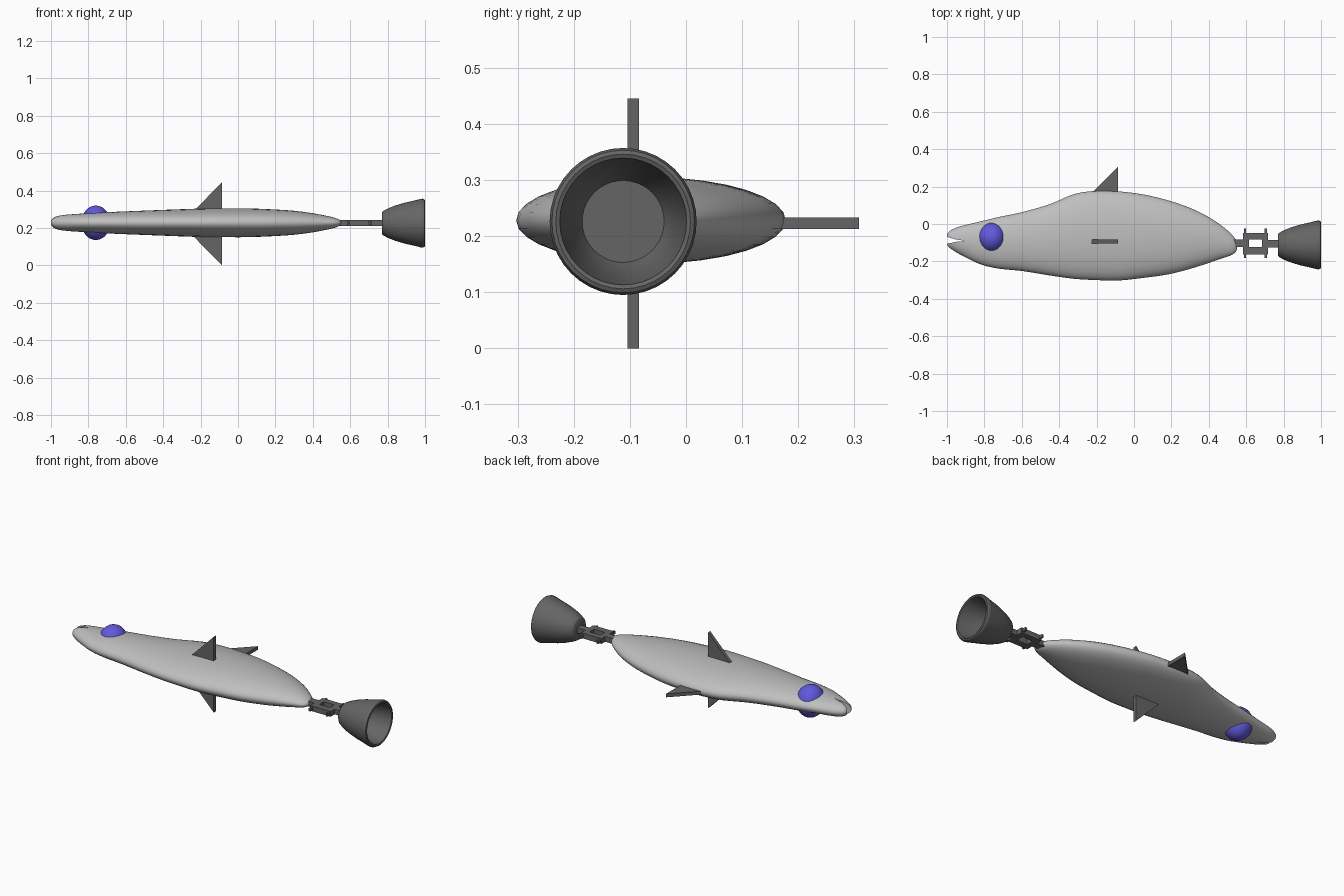
import bpy, bmesh, math
from mathutils import Matrix, Vector

if "Cube" in bpy.data.objects:
    bpy.data.objects.remove(bpy.data.objects["Cube"])

CY, CZ = -0.105, 0.228   # lengthwise axis of the model


def material(name, rgb):
    m = bpy.data.materials.new(name)
    m.diffuse_color = (*rgb, 1)
    m.use_nodes = True
    m.node_tree.nodes["Principled BSDF"].inputs["Base Color"].default_value = m.diffuse_color
    return m


SILVER = material("silver_grey", (0.52, 0.52, 0.52))
DARK = material("dark_grey", (0.13, 0.13, 0.13))
BLUE = material("eye_blue", (0.12, 0.10, 0.72))


def make(name, bm, mat, smooth=None):
    bmesh.ops.recalc_face_normals(bm, faces=bm.faces)
    me = bpy.data.meshes.new(name)
    bm.to_mesh(me)
    bm.free()
    ob = bpy.data.objects.new(name, me)
    bpy.context.collection.objects.link(ob)
    me.materials.append(mat)
    if smooth:
        bpy.ops.object.select_all(action='DESELECT')
        ob.select_set(True)
        bpy.context.view_layer.objects.active = ob
        bpy.ops.object.shade_smooth_by_angle(angle=math.radians(smooth))
    return ob


def loft(rings, cap=True, close=False):
    bm = bmesh.new()
    vs = [[bm.verts.new(p) for p in r] for r in rings]
    n = len(vs[0])
    for a, b in zip(vs, vs[1:]):
        for i in range(n):
            j = (i + 1) % n
            bm.faces.new((a[i], a[j], b[j], b[i]))
    if cap:
        bm.faces.new(vs[0])
        bm.faces.new(vs[-1])
    return bm


def prism(points, depth, axis):
    """Extrude a flat outline by a vector."""
    bm = bmesh.new()
    f = bm.faces.new([bm.verts.new(p) for p in points])
    r = bmesh.ops.extrude_face_region(bm, geom=[f])
    bmesh.ops.translate(bm, verts=[v for v in r["geom"] if isinstance(v, bmesh.types.BMVert)],
                        vec=Vector(axis) * depth)
    return bm


def box(name, x0, x1, y0, y1, z0, z1):
    return make(name, prism([(x0, y0, z0), (x1, y0, z0), (x1, y1, z0), (x0, y1, z0)],
                            z1 - z0, (0, 0, 1)), DARK)


# Body: ellipse stations (x, lower y, upper y, half thickness)
stations = [
    (-1.0, -0.108, -0.055, 0.012), (-0.99, -0.124, -0.041, 0.025),
    (-0.965, -0.142, -0.026, 0.036), (-0.92, -0.168, -0.010, 0.043),
    (-0.82, -0.216, 0.014, 0.050), (-0.72, -0.239, 0.038, 0.056),
    (-0.60, -0.251, 0.063, 0.061), (-0.45, -0.275, 0.106, 0.067),
    (-0.32, -0.293, 0.160, 0.072), (-0.20, -0.300, 0.177, 0.076),
    (-0.08, -0.302, 0.174, 0.077), (0.05, -0.288, 0.158, 0.077),
    (0.18, -0.270, 0.127, 0.072), (0.30, -0.240, 0.086, 0.064),
    (0.40, -0.208, 0.037, 0.051), (0.47, -0.184, -0.010, 0.038),
    (0.52, -0.167, -0.053, 0.026), (0.545, -0.148, -0.085, 0.014),
    (0.55, -0.130, -0.100, 0.006)]


def spline(p0, p1, p2, p3, t):
    return [0.5 * (2 * b + (c - a) * t + (2 * a - 5 * b + 4 * c - d) * t * t
                   + (3 * b - a - 3 * c + d) * t ** 3) for a, b, c, d in zip(p0, p1, p2, p3)]


fine = []
for k in range(len(stations) - 1):
    q = [stations[min(max(k + o, 0), len(stations) - 1)] for o in (-1, 0, 1, 2)]
    fine += [spline(*q, t / 3) for t in range(3)]
fine.append(stations[-1])
rings = []
for x, lo, hi, h in fine:
    ring = []
    for i in range(32):
        a = math.tau * i / 32
        ring.append((x, (lo + hi) / 2 + (hi - lo) / 2 * math.cos(a), CZ + h * math.sin(a)))
    rings.append(ring)
body = make("fish_body", loft(rings), SILVER)

# Mouth: wedge cut out of the snout
cutter = make("mouth_cutter", prism(
    [(-1.05, -0.048, 0), (-0.99, -0.072, 0), (-0.955, -0.082, 0), (-0.90, -0.091, 0),
     (-0.95, -0.095, 0), (-0.99, -0.104, 0), (-1.05, -0.116, 0)], 0.5, (0, 0, 1)), SILVER)
cutter.hide_render = True
mod = body.modifiers.new("mouth", 'BOOLEAN')
mod.operation, mod.solver, mod.object = 'DIFFERENCE', 'EXACT', cutter
bpy.ops.object.select_all(action='DESELECT')
body.select_set(True)
bpy.context.view_layer.objects.active = body
bpy.ops.object.modifier_apply(modifier="mouth")
bpy.data.objects.remove(cutter)
bpy.ops.object.shade_smooth_by_angle(angle=math.radians(40))

# Eyes: one ellipsoid showing on both flanks
bm = bmesh.new()
bmesh.ops.create_uvsphere(bm, u_segments=32, v_segments=20, radius=1,
                          matrix=Matrix.Translation((-0.76, -0.073, CZ))
                          @ Matrix.Diagonal((0.077, 0.083, 0.092, 1)))
make("eyes", bm, BLUE, 40)

# Fins: back fin and a mirrored pair on the flanks
make("back_fin", prism([(-0.26, 0.13, 0.213), (-0.085, 0.308, 0.213), (-0.085, 0.13, 0.213)],
                       0.02, (0, 0, 1)), DARK)
for s, label in ((1, "upper"), (-1, "lower")):
    pts = [(-0.265, -0.104, 0.2225 + s * 0.04), (-0.085, -0.104, 0.2225 + s * 0.2225),
           (-0.085, -0.104, 0.2225 + s * 0.04)]
    make(label + "_side_fin", prism(pts, 0.02, (0, 1, 0)), DARK)

# Tail linkage: stems, open frame and cross pins
Z0, Z1 = 0.212, 0.243
box("front_stem", 0.50, 0.585, -0.124, -0.082, Z0, Z1)
box("rear_stem", 0.715, 0.80, -0.126, -0.086, Z0, Z1)
box("frame_front", 0.583, 0.615, -0.162, -0.048, Z0, Z1)
box("frame_rear", 0.684, 0.716, -0.162, -0.048, Z0, Z1)
box("frame_side_a", 0.615, 0.684, -0.162, -0.124, Z0, Z1)
box("frame_side_b", 0.615, 0.684, -0.082, -0.048, Z0, Z1)
for i, x in enumerate((0.588, 0.699)):
    box("cross_pin_%d" % (i + 1), x, x + 0.012, -0.183, -0.024, 0.219, 0.236)

# Tail cup: turned profile (x, radius), outside, rim, then the hollow
profile = [(0.77, 0.058), (0.775, 0.064), (0.80, 0.078), (0.84, 0.094), (0.89, 0.109),
           (0.94, 0.120), (0.975, 0.129), (0.988, 0.131), (0.997, 0.127), (1.0, 0.120),
           (0.997, 0.113), (0.95, 0.106), (0.90, 0.095), (0.86, 0.083), (0.84, 0.073)]
rings = [[(x, -0.112 + r * math.cos(math.tau * i / 40), 0.226 + r * math.sin(math.tau * i / 40))
          for i in range(40)] for x, r in profile]
make("tail_cup", loft(rings), DARK, 40)
